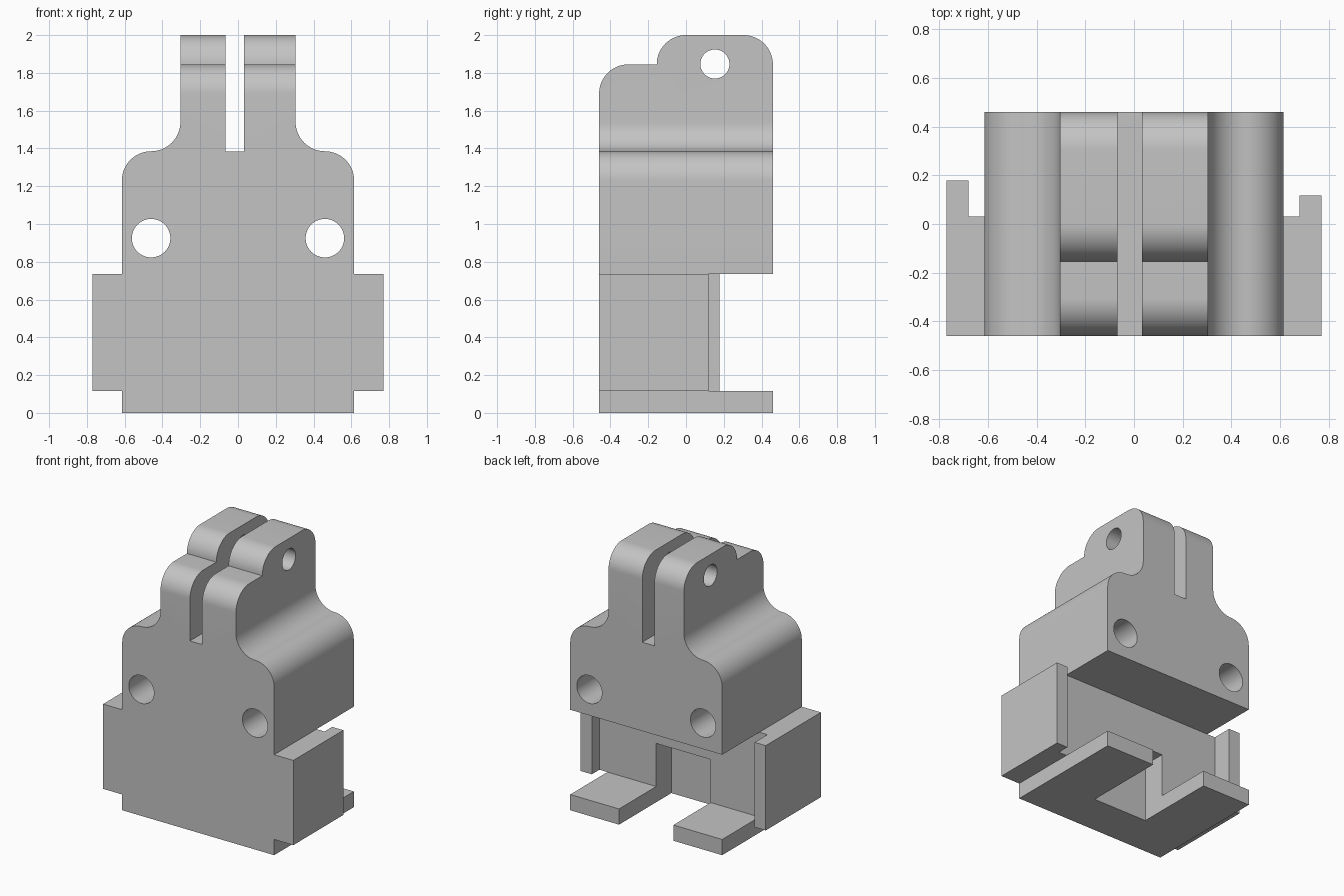
import bpy, bmesh, math
from mathutils import Vector

cube = bpy.data.objects.get("Cube")
if cube:
    bpy.data.objects.remove(cube, do_unlink=True)

grey = bpy.data.materials.new("plain grey")
grey.use_nodes = True
grey.diffuse_color = (0.55, 0.55, 0.55, 1)
grey.node_tree.nodes["Principled BSDF"].inputs["Base Color"].default_value = grey.diffuse_color

R = 0.155   # shared fillet radius
D = 0.46    # half depth


def arc(cx, cy, r, start, end, n=16):
    """Points along an arc, angles in degrees."""
    angles = [math.radians(start + (end - start) * i / n) for i in range(n + 1)]
    return [(cx + r * math.cos(a), cy + r * math.sin(a)) for a in angles]


def circle(cx, cy, r):
    return arc(cx, cy, r, 0, 360, 48)[:-1]


def rect(x0, y0, x1, y1):
    return [(x0, y0), (x1, y0), (x1, y1), (x0, y1)]


def prism(name, profile, axis, lo, hi):
    """Extrude a 2D profile along the given axis from lo to hi."""
    def place(p):
        co = list(p)
        co.insert("xyz".index(axis), lo)
        return co
    bm = bmesh.new()
    face = bm.faces.new([bm.verts.new(place(p)) for p in profile])
    new = bmesh.ops.extrude_face_region(bm, geom=[face])["geom"]
    shift = Vector([hi - lo if a == axis else 0 for a in "xyz"])
    bmesh.ops.translate(bm, vec=shift, verts=[g for g in new if isinstance(g, bmesh.types.BMVert)])
    bmesh.ops.recalc_face_normals(bm, faces=bm.faces)
    mesh = bpy.data.meshes.new(name)
    bm.to_mesh(mesh)
    bm.free()
    mesh.materials.append(grey)
    obj = bpy.data.objects.new(name, mesh)
    bpy.context.collection.objects.link(obj)
    return obj


def combine(target, tool, operation):
    """Apply a boolean to the target and discard the tool."""
    mod = target.modifiers.new(tool.name, "BOOLEAN")
    mod.operation, mod.solver, mod.object = operation, "EXACT", tool
    bpy.context.view_layer.objects.active = target
    bpy.ops.object.modifier_apply(modifier=mod.name)
    bpy.data.objects.remove(tool, do_unlink=True)


# Front outline: wide base, rounded shoulders, narrow neck
half = ([(0.615, -0.1)] + arc(0.46, 1.385 - R, R, 0, 90)
        + arc(0.46, 1.385 + R, R, 270, 180)[1:] + [(0.305, 2.1)])
outline = half + [(-x, z) for x, z in reversed(half)]
body = prism("bracket_body", outline, "y", -0.6, 0.6)

# Side outline: stepped rounded top, open gap above the foot plate
side = ([(-D, 0), (D, 0), (D, 0.115), (0.03, 0.115), (0.03, 0.735), (D, 0.735)]
        + arc(D - R, 2 - R, R, 0, 90) + arc(0, 2 - R, R, 90, 180)
        + arc(R - D, 1.845 - R, R, 90, 180))
combine(body, prism("side_shape", side, "x", -0.8, 0.8), "INTERSECT")

# Side wings with rear tabs of unequal length
for name, s, tab in (("left_wing", 1, 0.118), ("right_wing", -1, 0.178)):
    plan = [(0.5, -D), (0.77, -D), (0.77, tab), (0.68, tab), (0.68, 0.03), (0.5, 0.03)]
    combine(body, prism(name, [(s * x, y) for x, y in plan], "z", 0.115, 0.735), "UNION")

# Slot between the arms, rear pocket, and bored holes
cutters = [
    prism("arm_slot", rect(-0.067, 1.385, 0.032, 2.2), "y", -1, 1),
    prism("rear_pocket", rect(-0.22, -0.1, 0.22, 0.43), "y", -0.145, 1),
    prism("pivot_hole", circle(0.153, 1.847, 0.077), "x", -1, 1),
    prism("left_bolt_hole", circle(0.46, 0.925, 0.102), "y", -1, 1),
    prism("right_bolt_hole", circle(-0.46, 0.925, 0.102), "y", -1, 1),
]
for cutter in cutters:
    combine(body, cutter, "DIFFERENCE")

# Smooth fillets and bores, keep hard edges
bpy.ops.object.select_all(action="DESELECT")
body.select_set(True)
bpy.context.view_layer.objects.active = body
bpy.ops.object.shade_smooth_by_angle(angle=math.radians(30))
